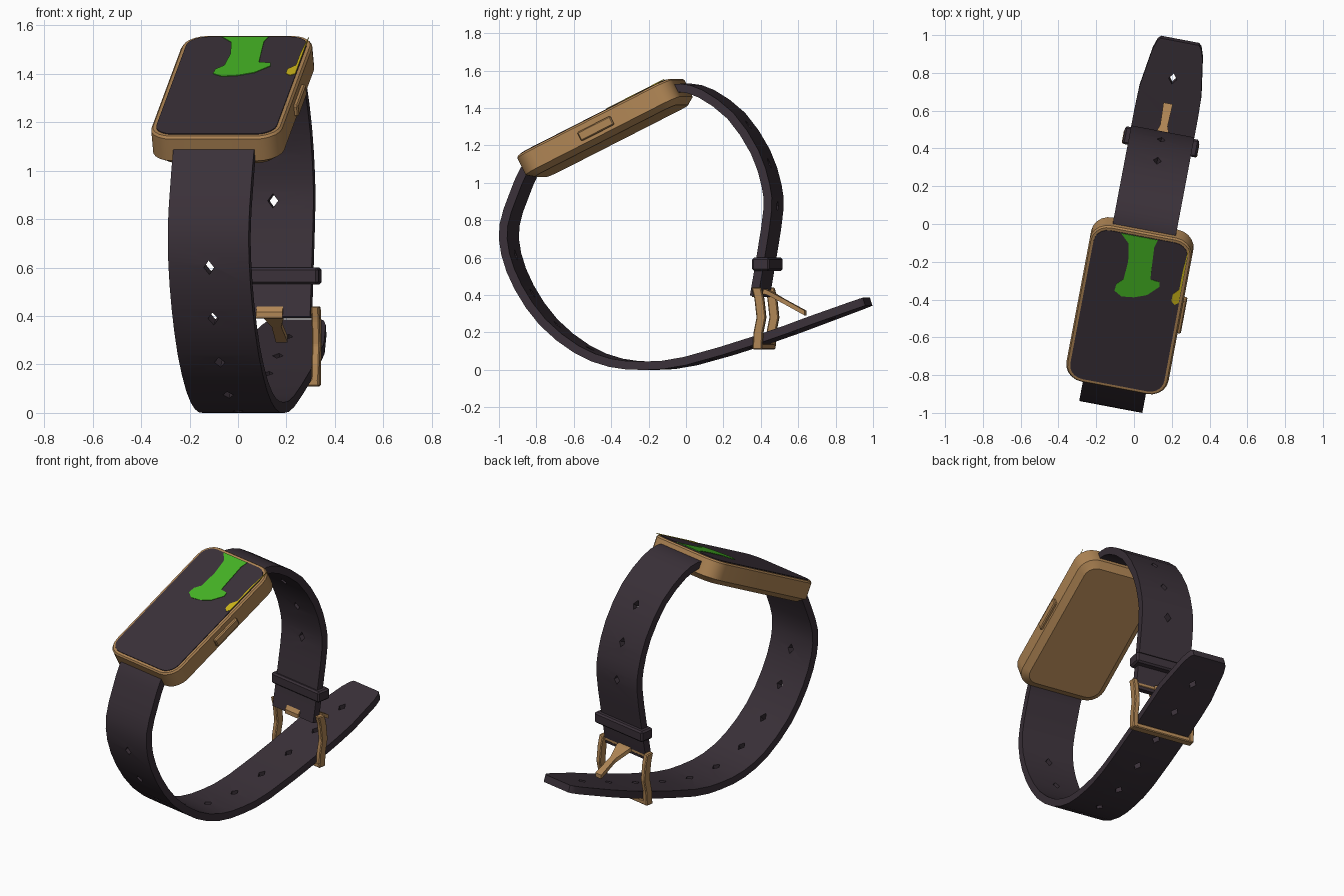
import bpy, bmesh, math
from mathutils import Matrix, Vector

if "Cube" in bpy.data.objects:
    bpy.data.objects.remove(bpy.data.objects["Cube"])

# Local frame: x = strap width, y = strap length, z = up; turned slightly about z
TURN = math.radians(10.7)
X0 = 0.06
WORLD = Matrix.Translation((X0, 0, 0)) @ Matrix.Rotation(-TURN, 4, 'Z')
TILT = math.radians(26.6)
CASE = WORLD @ Matrix.Translation((0, -0.436, 1.287)) @ Matrix.Rotation(TILT, 4, 'X')


def material(name, rgb):
    m = bpy.data.materials.new(name)
    m.diffuse_color = (*rgb, 1)
    m.use_nodes = True
    m.node_tree.nodes["Principled BSDF"].inputs["Base Color"].default_value = m.diffuse_color
    return m


DARK = material("dark plum", (0.042, 0.030, 0.040))
BRONZE = material("bronze", (0.43, 0.235, 0.09))
GREEN = material("green", (0.06, 0.45, 0.018))
YELLOW = material("yellow", (0.60, 0.46, 0.01))


def add_rings(bm, rings):
    """Skin a list of equal-length closed rings and cap both ends."""
    vs = [[bm.verts.new(p) for p in r] for r in rings]
    n = len(vs[0])
    for a, b in zip(vs, vs[1:]):
        for i in range(n):
            j = (i + 1) % n
            bm.faces.new((a[i], a[j], b[j], b[i]))
    bm.faces.new(vs[0])
    bm.faces.new(vs[-1])


def build(name, solids, mat, matrix=WORLD, bevel=0):
    bm = bmesh.new()
    for rings in solids:
        add_rings(bm, rings)
    bmesh.ops.recalc_face_normals(bm, faces=bm.faces)
    if bevel:
        bmesh.ops.bevel(bm, geom=bm.edges[:], offset=bevel, segments=1,
                        affect='EDGES', profile=0.5)
    bm.transform(matrix)
    me = bpy.data.meshes.new(name)
    bm.to_mesh(me)
    bm.free()
    me.materials.append(mat)
    ob = bpy.data.objects.new(name, me)
    bpy.context.collection.objects.link(ob)
    return ob


def box(x0, x1, y0, y1, z0, z1):
    return [[(x0, y0, z), (x1, y0, z), (x1, y1, z), (x0, y1, z)] for z in (z0, z1)]


def rounded(hw, hl, r, z, n=5):
    pts = []
    for k, (sx, sy) in enumerate(((1, 1), (-1, 1), (-1, -1), (1, -1))):
        for i in range(n + 1):
            a = math.pi / 2 * (k + i / n)
            pts.append((sx * (hw - r) + r * math.cos(a), sy * (hl - r) + r * math.sin(a), z))
    return pts


def smooth_path(p):
    """Catmull-Rom, two spans per segment."""
    p = [Vector(q) for q in p]
    out = []
    for i in range(len(p) - 1):
        a, b, c = p[max(i - 1, 0)], p[i], p[i + 1]
        d = p[min(i + 2, len(p) - 1)]
        out += [b, (9 * (b + c) - a - d) / 16]
    return out + [p[-1]]


def strap(name, path, side, width, holes):
    """Flat band along an outer path; side = +1/-1 picks the inner direction."""
    path = smooth_path(path)
    rings = []
    for i, p in enumerate(path):
        d = (path[min(i + 1, len(path) - 1)] - path[max(i - 1, 0)]).normalized()
        q = p + side * 0.045 * Vector((-d.y, d.x))
        w = width(p.x)
        rings.append([(-w, *p), (w, *p), (w, *q), (-w, *q)])
    ob = build(name, [rings], DARK)
    # diamond holes punched at even distances along the path
    cuts, dist = [], 0
    for a, b in zip(path, path[1:]):
        seg = (b - a).length
        d = (b - a) / seg
        nrm = side * Vector((-d.y, d.x))
        for h in holes:
            if dist <= h < dist + seg:
                c = a + d * (h - dist)
                cuts.append([[(x, *(c + d * t + nrm * o)) for x, t in
                              ((0.022, 0), (0, 0.03), (-0.022, 0), (0, -0.03))]
                             for o in (-0.04, 0.09)])
        dist += seg
    cutter = build("hole_cutter", cuts, DARK)
    cutter.hide_render = True
    mod = ob.modifiers.new("holes", 'BOOLEAN')
    mod.operation, mod.solver, mod.object = 'DIFFERENCE', 'EXACT', cutter
    deps = bpy.context.evaluated_depsgraph_get()
    me = bpy.data.meshes.new_from_object(ob.evaluated_get(deps))
    ob.modifiers.clear()
    ob.data = me
    bpy.data.objects.remove(cutter)
    return ob


def tip_width(s):
    for s0, w0, s1, w1 in ((0.70, 0.17, 0.93, 0.135), (0.93, 0.135, 0.98, 0.118),
                           (0.98, 0.118, 1.0, 0.098)):
        if s0 < s <= s1:
            return w0 + (w1 - w0) * (s - s0) / (s1 - s0)
    return 0.17


# Straps
long_path = [(-0.80, 1.14), (-0.868, 1.08), (-0.932, 0.935), (-0.983, 0.775), (-0.973, 0.615),
             (-0.90, 0.43), (-0.765, 0.24), (-0.575, 0.09), (-0.386, 0.016), (-0.19, 0),
             (0.03, 0.025), (0.43, 0.142), (0.72, 0.245), (0.93, 0.32), (0.98, 0.338),
             (0.995, 0.343)]
short_path = [(-0.08, 1.515), (0, 1.53), (0.12, 1.497), (0.29, 1.374), (0.425, 1.177),
              (0.488, 0.99), (0.498, 0.855), (0.467, 0.64), (0.424, 0.39)]
long_strap = strap("long_strap", long_path, 1, tip_width,
                   [0.595 + 0.232 * i for i in range(10)])
short_strap = strap("short_strap", short_path, -1, lambda s: 0.17, [0.50, 0.735, 0.97])

# Strap keeper loop
build("keeper_loop", [box(-0.2, 0.2, 0.395, 0.49, 0.53, 0.6)], DARK, bevel=0.01)

# Watch case, button and screen
case = build("case", [[rounded(0.235, 0.43, 0.07, -0.07), rounded(0.245, 0.44, 0.08, -0.062),
                       rounded(0.275, 0.47, 0.10, -0.04), rounded(0.275, 0.47, 0.10, 0.06),
                       rounded(0.267, 0.462, 0.092, 0.07)]], BRONZE, CASE)
build("side_button", [box(0.26, 0.292, -0.1, 0.1, -0.022, 0.03)], BRONZE, CASE, bevel=0.006)
build("screen", [[rounded(0.253, 0.447, 0.078, 0.066), rounded(0.253, 0.447, 0.078, 0.074)]],
      DARK, CASE)


def painted(name, pts, mat):
    """Thin plate on the screen from an outline given in plan view."""
    out = []
    for x, y in pts:
        dx = x - X0
        s = dx * math.sin(TURN) + y * math.cos(TURN)
        w = dx * math.cos(TURN) - y * math.sin(TURN)
        out.append((min(w, 0.251), min((s + 0.467) / math.cos(TILT), 0.445)))
    build(name, [[[(x, y, z) for x, y in out] for z in (0.072, 0.077)]], mat, CASE)


painted("green_shape", [(-0.066, -0.04), (0.132, -0.06), (0.108, -0.12), (0.098, -0.2),
                        (0.087, -0.29), (0.135, -0.305), (0.135, -0.33), (0.07, -0.373),
                        (0.0, -0.385), (-0.066, -0.38), (-0.103, -0.35), (-0.093, -0.315),
                        (-0.055, -0.29), (-0.03, -0.195), (-0.028, -0.1)], GREEN)
painted("yellow_shape", [(0.295, -0.11), (0.26, -0.42), (0.215, -0.425), (0.198, -0.405),
                         (0.205, -0.37), (0.24, -0.345), (0.258, -0.25)], YELLOW)

# Buckle: two bent arms, lower bar and pin
arm = [(0.42, 0.44), (0.435, 0.38), (0.446, 0.28), (0.43, 0.2), (0.425, 0.11)]
arms = [[[(sx * 0.17, s - 0.025, z), (sx * 0.203, s - 0.025, z),
          (sx * 0.203, s + 0.025, z), (sx * 0.17, s + 0.025, z)] for s, z in arm]
        for sx in (-1, 1)]
build("buckle_frame", arms + [box(-0.2, 0.2, 0.40, 0.45, 0.11, 0.14),
                              box(-0.185, 0.185, 0.405, 0.43, 0.405, 0.43)],
      BRONZE, bevel=0.005)

# Buckle tongue
tongue = [(0.37, 0.405, 0.055), (0.39, 0.432, 0.055), (0.45, 0.415, 0.05),
          (0.53, 0.37, 0.02), (0.65, 0.305, 0.025)]
build("buckle_tongue", [[[(-w, s, z - 0.014), (w, s, z - 0.014), (w, s, z + 0.012),
                          (-w, s, z + 0.012)] for s, z, w in tongue]], BRONZE)

# Smooth the rounded parts
for ob in bpy.context.view_layer.objects:
    ob.select_set(ob in (long_strap, short_strap, case))
bpy.context.view_layer.objects.active = case
bpy.ops.object.shade_smooth_by_angle(angle=math.radians(25))
